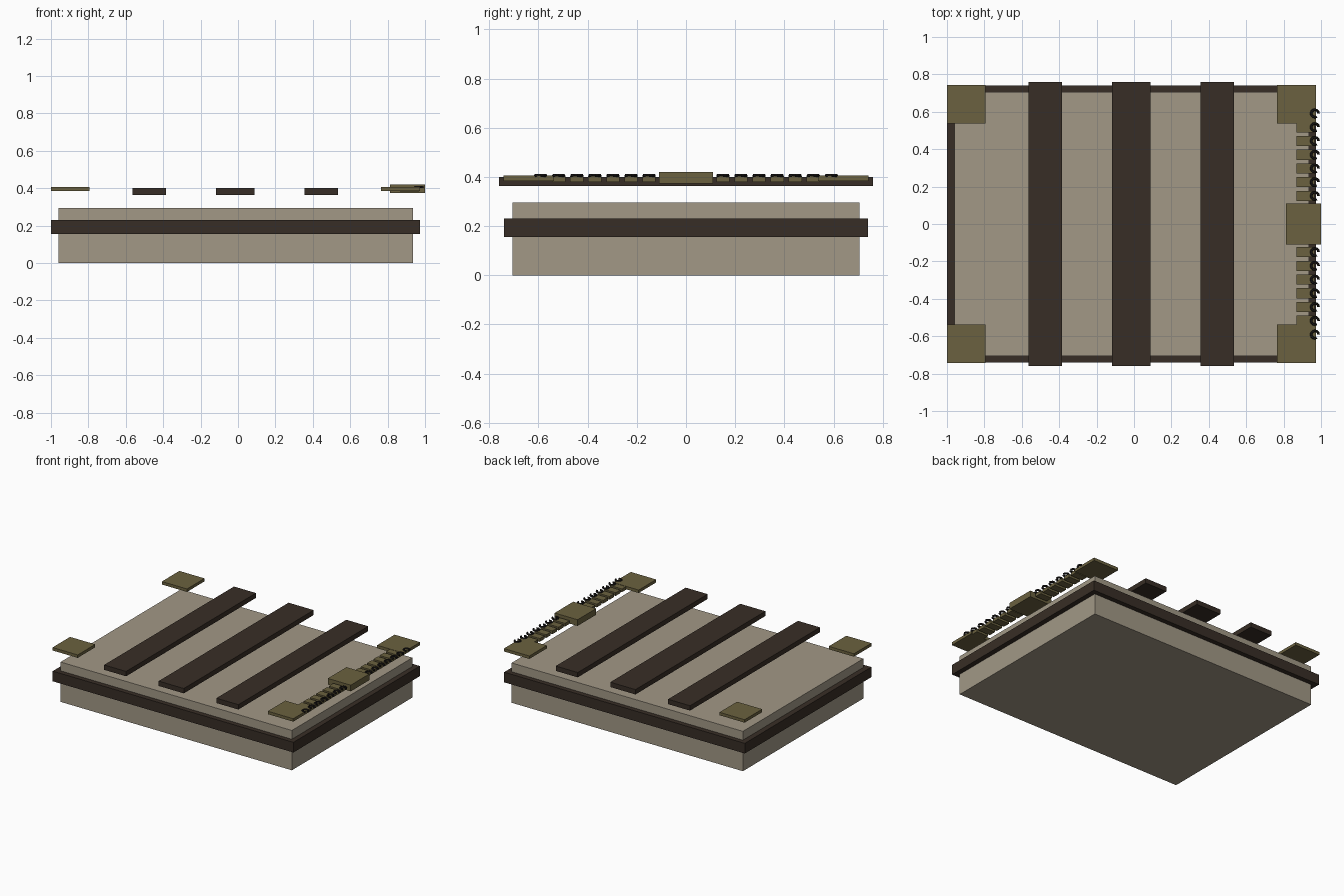
import bpy
import bmesh
from math import cos, sin, radians
from mathutils import Vector

default = bpy.data.objects.get("Cube")
if default:
    bpy.data.objects.remove(default, do_unlink=True)


def material(name, rgb):
    mat = bpy.data.materials.new(name)
    mat.use_nodes = True
    mat.diffuse_color = (*rgb, 1)
    mat.node_tree.nodes["Principled BSDF"].inputs["Base Color"].default_value = (*rgb, 1)
    return mat


PARCHMENT = material("parchment", (0.36, 0.315, 0.24))
LEATHER = material("dark leather", (0.039, 0.027, 0.019))
BRASS = material("aged brass", (0.145, 0.12, 0.05))
IRON = material("black iron", (0.012, 0.01, 0.009))


def finish(name, bm, mat):
    mesh = bpy.data.meshes.new(name)
    bmesh.ops.recalc_face_normals(bm, faces=bm.faces)
    bm.to_mesh(mesh)
    bm.free()
    mesh.materials.append(mat)
    obj = bpy.data.objects.new(name, mesh)
    bpy.context.collection.objects.link(obj)
    return obj


def box(name, x, y, z, mat):
    """Box from (min, max) ranges on each axis."""
    bm = bmesh.new()
    bmesh.ops.create_cube(bm, size=1)
    for v in bm.verts:
        v.co = [r[0] if c < 0 else r[1] for c, r in zip(v.co, (x, y, z))]
    return finish(name, bm, mat)


def open_ring(name, centre, radius, wire, start, sweep, mat, steps=10, sides=6):
    """Flat open loop of round wire."""
    bm = bmesh.new()
    loops = []
    for i in range(steps + 1):
        a = radians(start + sweep * i / steps)
        out = Vector((cos(a), sin(a), 0))
        loop = []
        for j in range(sides):
            b = radians(360 * j / sides)
            p = Vector(centre) + out * (radius + wire * cos(b))
            p.z += wire * sin(b)
            loop.append(bm.verts.new(p))
        loops.append(loop)
    for a, b in zip(loops, loops[1:]):
        for j in range(sides):
            k = (j + 1) % sides
            bm.faces.new((a[j], a[k], b[k], b[j]))
    bm.faces.new(loops[0])
    bm.faces.new(loops[-1])
    return finish(name, bm, mat)


# Page block and the band around it
box("page_block", (-0.96, 0.935), (-0.705, 0.705), (0, 0.295), PARCHMENT)
box("edge_band", (-1, 0.972), (-0.74, 0.74), (0.155, 0.23), LEATHER)

# Cover straps
for name, centre, width in (("left", 0.445, 0.18), ("middle", -0.015, 0.206), ("right", -0.475, 0.18)):
    box(name + "_strap", (centre - width / 2, centre + width / 2),
        (-0.76, 0.76), (0.364, 0.4), LEATHER)

# Corner plates
for side, x in (("left", (0.764, 0.972)), ("right", (-1, -0.794))):
    box("back_" + side + "_corner", x, (0.537, 0.742), (0.384, 0.406), BRASS)
    box("front_" + side + "_corner", x, (-0.742, -0.537), (0.384, 0.406), BRASS)

# Clasp plate
box("clasp", (0.812, 1), (-0.109, 0.109), (0.374, 0.42), BRASS)

# Row of tabs and wire rings on each side of the clasp
PITCH = 0.0735
for label, sign in (("back", 1), ("front", -1)):
    for i in range(7):
        y = sign * (0.15 + PITCH * i)
        if i < 6:
            box(f"{label}_tab_{i + 1}", (0.868, 0.965), (y - 0.027, y + 0.027), (0.38, 0.404), BRASS)
        open_ring(f"{label}_ring_{i + 1}", (0.967, y, 0.406), 0.02, 0.007, 0, 300, IRON)
